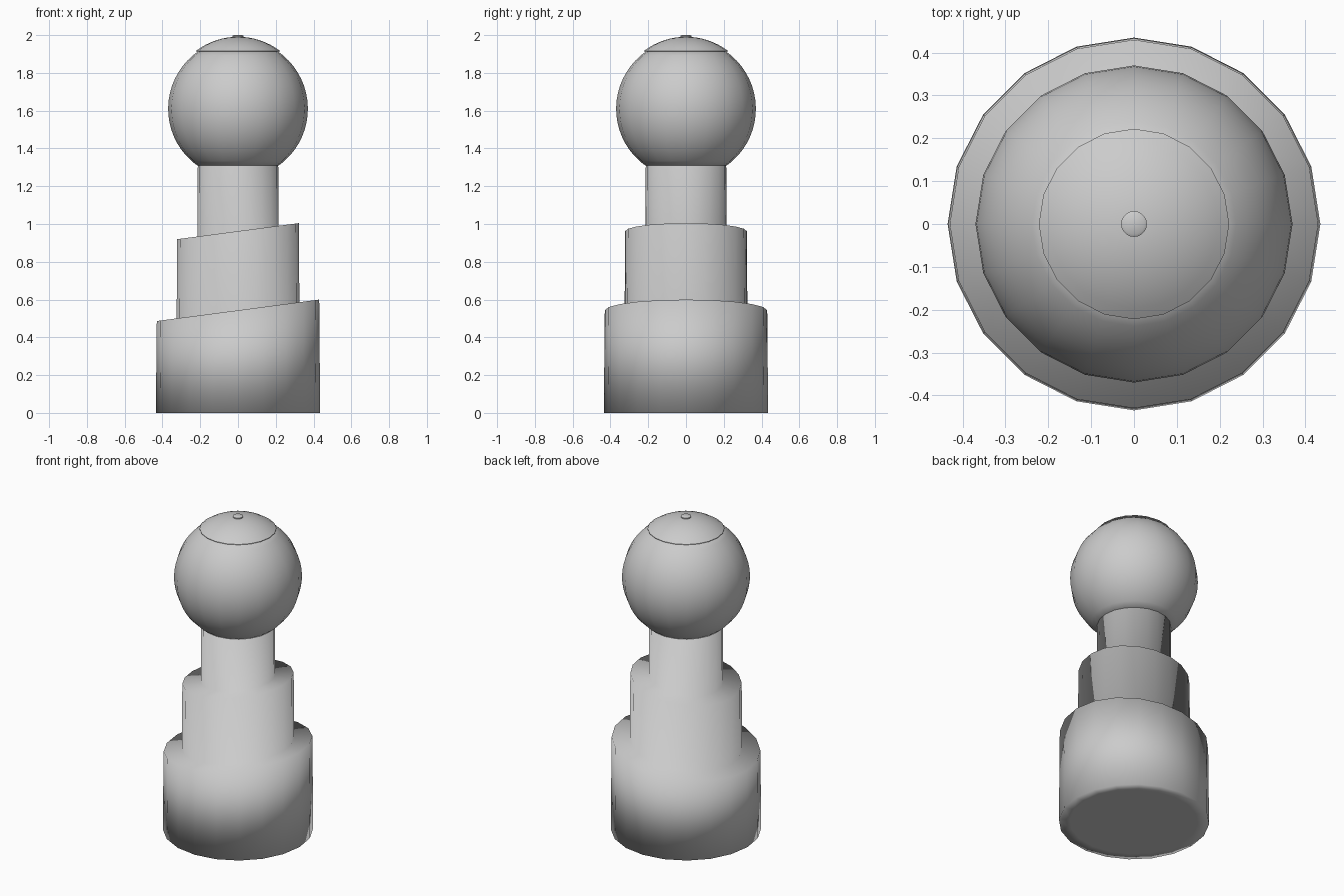
import bpy, bmesh
from math import sin, cos, pi, radians

if "Cube" in bpy.data.objects:
    bpy.data.objects.remove(bpy.data.objects["Cube"])

SIDES = 20
SLOPE = 0.132


def lathe(name, profile, angle=None):
    """Revolve (radius, z, slope) points; slope tilts a ring along x. Both ends are capped."""
    bm = bmesh.new()
    rings = []
    for r, z, s in profile:
        ring = []
        for i in range(SIDES):
            a = 2 * pi * i / SIDES
            x = r * cos(a)
            ring.append(bm.verts.new((x, r * sin(a), z + s * x)))
        rings.append(ring)
    for lo, hi in zip(rings, rings[1:]):
        for i in range(SIDES):
            j = (i + 1) % SIDES
            bm.faces.new((lo[i], lo[j], hi[j], hi[i]))
    bm.faces.new(rings[0][::-1])
    bm.faces.new(rings[-1])
    bmesh.ops.recalc_face_normals(bm, faces=bm.faces)
    for f in bm.faces:
        f.smooth = True
    mesh = bpy.data.meshes.new(name)
    bm.to_mesh(mesh)
    bm.free()
    obj = bpy.data.objects.new(name, mesh)
    bpy.context.collection.objects.link(obj)
    if angle:
        bpy.ops.object.select_all(action='DESELECT')
        obj.select_set(True)
        bpy.context.view_layer.objects.active = obj
        bpy.ops.object.shade_smooth_by_angle(angle=radians(angle))
    return obj


def arc(radius, centre, start, end, steps):
    """Points of a sphere profile, angles in degrees up from the equator."""
    angles = [radians(start + (end - start) * i / steps) for i in range(steps + 1)]
    return [(radius * cos(a), centre + radius * sin(a), 0) for a in angles]


# Stepped body: wide base, middle tier and neck, with slanted step tops
lathe("stepped_body", [
    (0.37, 0, 0), (0.435, 0, 0),
    (0.43, 0.543, SLOPE), (0.325, 0.543, SLOPE),
    (0.322, 0.962, SLOPE), (0.215, 0.962, SLOPE),
    (0.213, 1.315, 0)])

# Ball head
lathe("ball_head", arc(0.37, 1.61, -54.5, 56, 18), 40)

# Domed cap with a thin overhanging rim
lathe("cap", [(0.2, 1.912, 0), (0.222, 1.914, 0)] + arc(0.37, 1.621, 53.1, 86, 7), 40)

# Small button on the very top
lathe("top_button", [(0.03, 1.98, 0), (0.03, 1.996, 0), (0.024, 2.0, 0)], 40)
